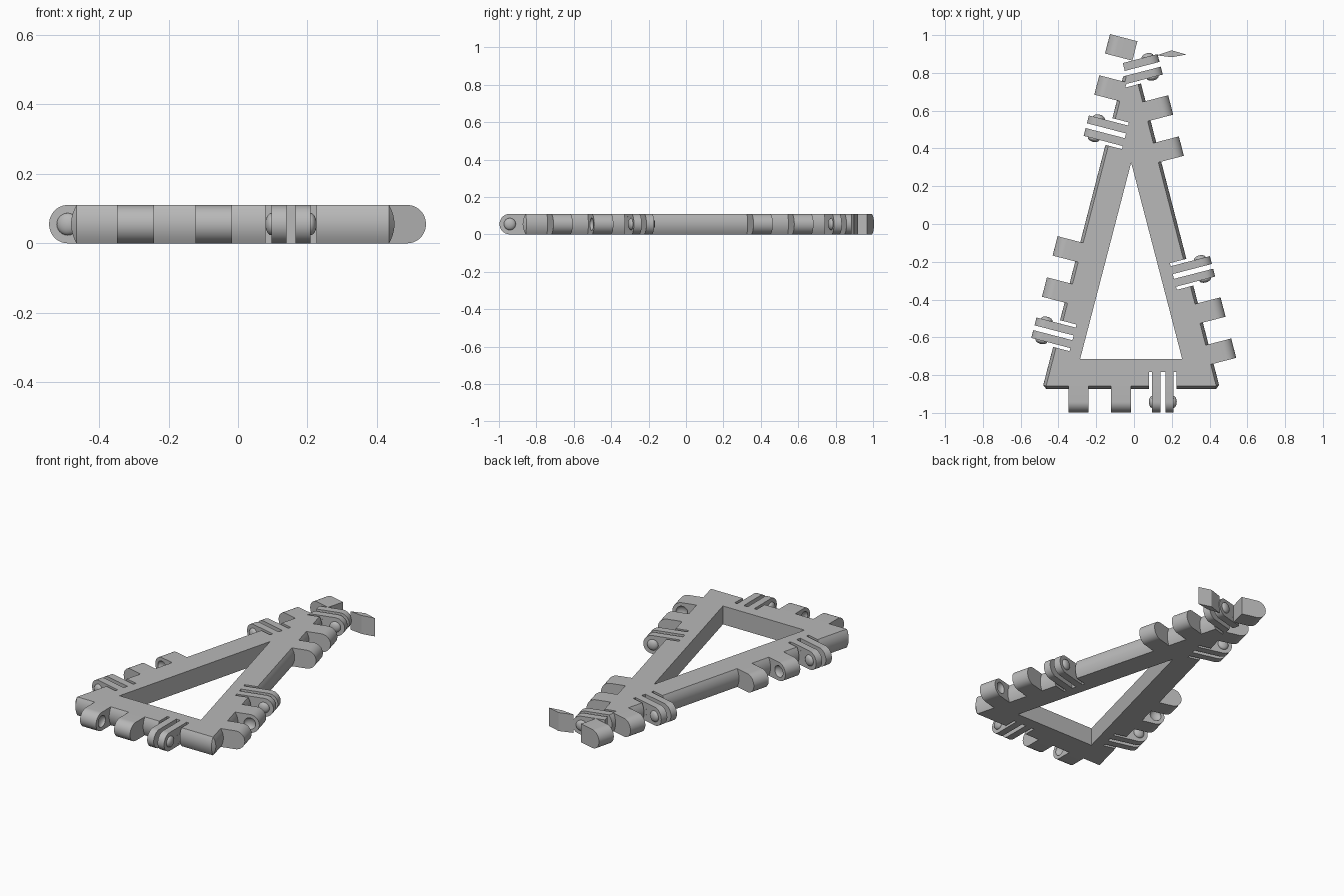
import bpy, bmesh
from math import sin, cos, pi, radians
from mathutils import Matrix, Vector

cube = bpy.data.objects.get("Cube")
if cube:
    bpy.data.objects.remove(cube)

H = 0.11            # plate height
R = H / 2           # hinge radius
AXIS = 0.085        # hinge axis distance outside the edge
BULGE = 0.016
CORNERS = [Vector((-0.465, -0.857)), Vector((0.435, -0.857)), Vector((-0.015, 0.88))]
HOLE = [(-0.285, -0.714), (0.255, -0.714), (-0.015, 0.325)]

grey = bpy.data.materials.new("plain_grey")
grey.use_nodes = True
grey.diffuse_color = (0.48, 0.48, 0.48, 1)
grey.node_tree.nodes["Principled BSDF"].inputs["Base Color"].default_value = grey.diffuse_color


def finish(name, bm, frame=Matrix()):
    bm.transform(frame)
    bmesh.ops.recalc_face_normals(bm, faces=bm.faces)
    mesh = bpy.data.meshes.new(name)
    bm.to_mesh(mesh)
    bm.free()
    mesh.materials.append(grey)
    obj = bpy.data.objects.new(name, mesh)
    bpy.context.collection.objects.link(obj)
    return obj


def smooth(obj):
    obj.data.shade_smooth()
    obj.data.set_sharp_from_angle(angle=radians(30))


def cut(obj, cutter):
    """Subtract the cutter, then throw it away."""
    mod = obj.modifiers.new("cut", "BOOLEAN")
    mod.operation, mod.solver, mod.object = "DIFFERENCE", "EXACT", cutter
    bpy.context.view_layer.objects.active = obj
    bpy.ops.object.modifier_apply(modifier=mod.name)
    bpy.data.objects.remove(cutter)


def loft(bm, rings):
    """Closed solid through a list of vertex rings."""
    rings = [[bm.verts.new(p) for p in ring] for ring in rings]
    n = len(rings[0])
    for a, b in zip(rings, rings[1:]):
        for i in range(n):
            j = (i + 1) % n
            bm.faces.new((a[i], a[j], b[j], b[i]))
    bm.faces.new(rings[0])
    bm.faces.new(rings[-1])


def prism(bm, outline, z0, z1):
    loft(bm, [[(x, y, z) for x, y in outline] for z in (z0, z1)])


def box(bm, u0, u1, v0, v1):
    prism(bm, [(u0, v0), (u1, v0), (u1, v1), (u0, v1)], -0.1, 0.3)


def lug(bm, u0, u1, inner):
    """Round-nosed block, thickness along u."""
    arc = [(AXIS + R * cos(a), R + R * sin(a))
           for a in (-pi / 2 + pi * i / 24 for i in range(25))]
    outline = [(inner, 0)] + arc + [(inner, H)]
    loft(bm, [[(u, v, z) for v, z in outline] for u in (u0, u1)])


def button(bm, u, depth, radius):
    """Flattened ball on the hinge axis."""
    m = Matrix.Translation((u, AXIS, R)) @ Matrix.Diagonal((depth, radius, radius, 1))
    m = m @ Matrix.Rotation(pi / 2, 4, "Y")
    bmesh.ops.create_uvsphere(bm, u_segments=24, v_segments=16, radius=1, matrix=m)


def edge_frame(i, s):
    """Frame on edge i at distance s: u along it, v outward."""
    a, b = CORNERS[i], CORNERS[(i + 1) % 3]
    t = (b - a).normalized()
    p = a + t * s
    return Matrix(((t.x, t.y, 0, p.x), (t.y, -t.x, 0, p.y), (0, 0, 1, 0), (0, 0, 0, 1)))


# Triangular frame with bulging outer walls and clipped corners
bm = bmesh.new()
rings = []
normals = [edge_frame(i, 0).col[1].xy for i in range(3)]
LEVELS = 12
for k in range(LEVELS + 1):
    f = k / LEVELS
    out = max(BULGE * (1 - (2 * f - 1) ** 2), 0.0002)
    rings.append([(*(CORNERS[i] + normals[e] * out), H * f)
                  for i in range(3) for e in ((i - 1) % 3, i)])
loft(bm, rings)
body = finish("triangle_frame", bm)

bm = bmesh.new()
prism(bm, HOLE, -0.1, 0.3)
cut(body, finish("opening_cutter", bm))

# Hinge sets: edge, distance of the set's centre along the edge
HINGES = [("front", 0, 0.45), ("left_lower", 1, 0.45), ("left_upper", 1, 1.555),
          ("right_upper", 2, 0.24), ("right_lower", 2, 1.345)]
FORK = 0.1675       # fork offset from the set's centre
KNUCKLES = (-0.28, -0.055)
HALF = 0.053        # half thickness of a knuckle

for name, edge, s in HINGES:
    frame = edge_frame(edge, s)
    fork_frame = edge_frame(edge, s + FORK)

    # Clearance slots beside and between the fork prongs
    bm = bmesh.new()
    for u0, u1 in ((-0.073, -0.056), (-0.013, 0.013), (0.056, 0.073)):
        box(bm, u0, u1, -0.074, 0.06)
    cut(body, finish("slot_cutter", bm, fork_frame))

    # Fork with snap buttons on its outer faces
    bm = bmesh.new()
    for side in (-1, 1):
        lug(bm, side * 0.0131, side * 0.0559, -0.05)
        button(bm, side * 0.0559, 0.018, 0.032)
    smooth(finish(name + "_fork", bm, fork_frame))

    # Pair of knuckles with sockets on the facing sides
    bm, sockets = bmesh.new(), bmesh.new()
    for u, side in zip(KNUCKLES, (1, -1)):
        lug(bm, u - HALF, u + HALF, -0.01)
        button(sockets, u + side * HALF, 0.02, 0.034)
    pair = finish(name + "_knuckles", bm, frame)
    cut(pair, finish("socket_cutter", sockets, frame))
    smooth(pair)

smooth(body)

# Thin loose blade beside the tip
bm = bmesh.new()
prism(bm, [(0.12, 0.893), (0.2, 0.883), (0.278, 0.897), (0.2, 0.919)], 0, H)
finish("tip_blade", bm)
